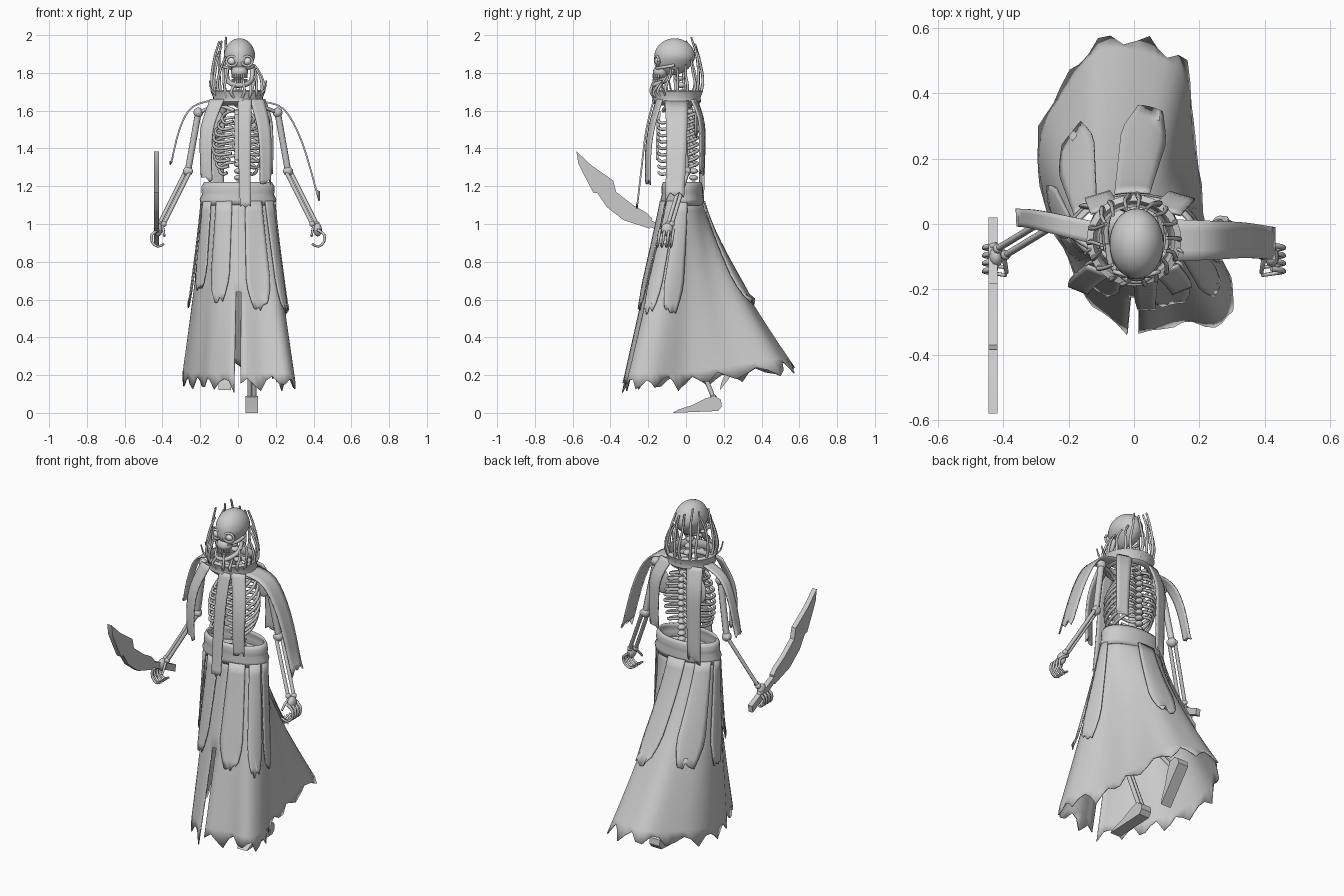
import bpy, bmesh, random
from math import sin, cos, pi, floor, radians
from mathutils import Vector as V

random.seed(4)
cube = bpy.data.objects.get("Cube")
if cube:
    bpy.data.objects.remove(cube)


def material(name, value):
    m = bpy.data.materials.new(name)
    m.use_nodes = True
    color = (value, value, value, 1)
    m.diffuse_color = color
    m.node_tree.nodes["Principled BSDF"].inputs["Base Color"].default_value = color
    return m


GREY, WHITE = material("pale_grey", 0.6), material("eye_white", 1.0)


def activate(ob):
    bpy.ops.object.select_all(action='DESELECT')
    bpy.context.view_layer.objects.active = ob
    ob.select_set(True)


def finish(name, bm, mat=GREY, solid=0, angle=40):
    bmesh.ops.recalc_face_normals(bm, faces=bm.faces)
    me = bpy.data.meshes.new(name)
    bm.to_mesh(me)
    bm.free()
    me.materials.append(mat)
    ob = bpy.data.objects.new(name, me)
    bpy.context.collection.objects.link(ob)
    if solid:
        mod = ob.modifiers.new("thickness", 'SOLIDIFY')
        mod.thickness, mod.offset = solid, 0
    activate(ob)
    bpy.ops.object.shade_smooth_by_angle(angle=radians(angle))
    return ob


def spline(pts, s, closed=False):
    """Catmull-Rom point at s in 0..1"""
    n = len(pts)
    k = s * (n if closed else n - 1)
    i = floor(k) if closed else min(floor(k), n - 2)
    t = k - i
    pick = (lambda j: V(pts[j % n])) if closed else (lambda j: V(pts[max(0, min(n - 1, j))]))
    a, b, c, d = (pick(i + j) for j in (-1, 0, 1, 2))
    return b + ((c - a) * t + (2 * a - 5 * b + 4 * c - d) * t * t + (3 * b - a - 3 * c + d) * t ** 3) / 2


def tubes(name, paths, r, steps=12, taper=1.0, sides=1):
    """Round strands, one per path"""
    cu = bpy.data.curves.new(name, 'CURVE')
    cu.dimensions, cu.bevel_depth, cu.bevel_resolution = '3D', r, sides
    cu.use_fill_caps = True
    for path in paths:
        sp = cu.splines.new('POLY')
        sp.points.add(steps)
        for i, p in enumerate(sp.points):
            p.co = (*spline(path, i / steps), 1)
            p.radius = 1 + (taper - 1) * i / steps
    cu.materials.append(GREY)
    ob = bpy.data.objects.new(name, cu)
    bpy.context.collection.objects.link(ob)
    activate(ob)
    bpy.ops.object.convert(target='MESH')


def grid(name, rows, closed=False, solid=0.006, skip=None):
    bm = bmesh.new()
    vs = [[bm.verts.new(p) for p in row] for row in rows]
    n = len(rows[0])
    for j in range(len(rows) - 1):
        for i in range(n if closed else n - 1):
            if not (skip and skip(i, j)):
                k = (i + 1) % n
                bm.faces.new((vs[j][i], vs[j][k], vs[j + 1][k], vs[j + 1][i]))
    return finish(name, bm, solid=solid)


def ring_band(name, rx, ry, cy, sections):
    grid(name, [[(rx * s * cos(i * pi / 16), cy + ry * s * sin(i * pi / 16), z) for i in range(32)]
                for z, s in sections], closed=True, solid=0.01)


def ball(name, loc, scale, mat=GREY, seg=20, shape=None):
    bm = bmesh.new()
    bmesh.ops.create_uvsphere(bm, u_segments=seg, v_segments=seg // 2 + 2, radius=1)
    for v in bm.verts:
        if shape:
            shape(v.co)
        v.co = V(loc) + V([a * b for a, b in zip(v.co, scale)])
    return finish(name, bm, mat)


def prism(name, outline, x, width):
    """Side outline in y and z, given width across x"""
    bm = bmesh.new()
    f = bm.faces.new([bm.verts.new((x - width / 2, y, z)) for y, z in outline])
    new = bmesh.ops.extrude_face_region(bm, geom=[f])["geom"]
    bmesh.ops.translate(bm, vec=(width, 0, 0), verts=[g for g in new if isinstance(g, bmesh.types.BMVert)])
    finish(name, bm, angle=25)


def bone(name, a, b, r):
    """Shaft with a knob at each end"""
    tubes(name, [[a, b]], r, 4, sides=2)
    for tag, p in (("_top_joint", a), ("_low_joint", b)):
        ball(name + tag, p, (r * 1.5,) * 3, seg=10)


def strip(name, path, across, width, jag=0.05):
    """Hanging cloth ribbon with a torn end"""
    rows, w = [], V(across).normalized() * width
    for j in range(13):
        t = j / 12
        rows.append([spline(path, t) + w * (i / 4 - 0.5) * (1 - 0.25 * t) for i in range(5)])
    for p in rows[-1]:
        p.z += random.random() * jag
    grid(name, rows, solid=0.009)


# Skirt: lofted from the waist to a windswept hem
HEM = [(-.02, -.33), (.13, -.31), (.26, -.31), (.31, -.22), (.26, -.1), (.21, .05), (.19, .25), (.16, .48),
       (.04, .57), (-.12, .56), (-.24, .4), (-.3, .2), (-.26, .03), (-.2, -.12), (-.13, -.24)]


def skirt_point(u, t, out=0.0):
    a = (u - 0.25) * 2 * pi
    ray = V((cos(a), sin(a)))
    top = V((0.18 * ray.x, -0.02 + 0.1 * ray.y))
    low = spline(HEM, u % 1, True)
    p = top.lerp(low, t ** (1.15 + 0.1 * ray.y)) + ray * (out + 0.006 * t * sin(u * 18 * pi))
    return V((p.x, p.y, 1.14 - t * (1.0 - 0.15 * max(0, low.y))))


COLS, ROWS = 64, 14
tear = [0.07 * abs(sin(i * pi * 17 / COLS)) + 0.03 * random.random() - 0.04 for i in range(COLS)]
grid("skirt", [[skirt_point(i / COLS, j / ROWS - (tear[i] if j == ROWS else 0)) for i in range(COLS)]
               for j in range(ROWS + 1)], closed=True, skip=lambda i, j: i == 0 and j > 6)

# Torn overskirt panels lying on the skirt
for k, (u0, u1, end) in enumerate([(.9, .975, .56), (.03, .11, .6), (.13, .2, .62), (.21, .29, .62), (.46, .55, .62),
                                   (.6, .69, .6), (.71, .78, .6), (.8, .87, .5)]):
    rows = []
    for j in range(11):
        t = 0.02 + (end - 0.02) * j / 10
        narrow = 1 - 0.65 * max(0, j / 10 - 0.75) * 4 * 0.8
        mid = (u0 + u1) / 2
        rows.append([skirt_point(mid + (u1 - u0) * (i / 6 - 0.5) * narrow, t, 0.014 + 0.012 * t) for i in range(7)])
    for p in rows[-1]:
        p.z += random.random() * 0.04
    grid(f"overskirt_panel_{k}", rows)

ring_band("waistband", 0.18, 0.1, -0.02, [(1.10, 1.06), (1.13, 1.1), (1.155, 1.03), (1.17, 1.05), (1.2, 1.04), (1.22, .97)])
ring_band("collar", 0.13, 0.125, -0.05, [(1.63, .86), (1.65, 1.0), (1.67, .97), (1.70, 1.08), (1.705, .98), (1.67, .85)])

# Ribbons hanging from the collar
strip("front_middle_ribbon", [(.035, -.17, 1.66), (.035, -.21, 1.5), (.035, -.235, 1.3), (.04, -.26, 1.08)], (1, 0, 0), .075)
strip("front_right_ribbon", [(-.11, -.14, 1.66), (-.16, -.18, 1.52), (-.17, -.2, 1.38), (-.165, -.2, 1.22)], (1, -.4, 0), .08)
strip("front_left_ribbon", [(.1, -.14, 1.66), (.135, -.18, 1.52), (.145, -.2, 1.38), (.145, -.2, 1.2)], (1, .4, 0), .08)
strip("left_shoulder_ribbon", [(.11, -.05, 1.65), (.24, -.05, 1.61), (.34, -.05, 1.43), (.43, -.06, 1.12)], (0, 1, 0), .13)
strip("right_shoulder_ribbon", [(-.11, -.03, 1.66), (-.24, 0, 1.62), (-.31, .015, 1.5), (-.36, .02, 1.29)], (0, 1, 0), .07)
strip("back_right_ribbon", [(-.09, .045, 1.66), (-.11, .085, 1.52), (-.11, .085, 1.3), (-.11, .08, 1.1)], (1, .3, 0), .09)
strip("back_left_ribbon", [(.1, .04, 1.66), (.14, .08, 1.55), (.15, .085, 1.4), (.15, .08, 1.24)], (1, -.3, 0), .09)

# Strands rising from the collar around the head
strands = []
for i in range(18):
    a = 2 * pi * i / 18
    h = min(0.32, 0.21 + 0.09 * sin(a) - 0.06 * cos(a) + random.uniform(-.03, .04))
    strands.append([(r * cos(a + w), -0.05 + r * sin(a + w), 1.67 + h * f) for r, f, w in
                    ((.12, 0, 0), (.14, .3, random.uniform(-.1, .1)), (.125, .7, .05), (.1, 1, random.uniform(-.2, .2)))])
tubes("head_strands", strands, 0.009, 10, taper=0.6)
tubes("collar_wisps", [[(s * .11, y, 1.68), (s * .14, y - .01, 1.71), (s * .15, y - .02, 1.76)]
                       for s in (-1, 1) for y in (-.11, -.07)], 0.007, 6, taper=0.5)


# Skull, jaw and teeth
def cranium(co):
    if co.z < 0:
        co.x *= 1 + 0.3 * co.z
        co.y += 0.15 * co.z


ball("cranium", (.008, -.06, 1.885), (.083, .108, .098), seg=32, shape=cranium)
ball("upper_jaw", (.008, -.135, 1.805), (.045, .04, .035))
for s, side in ((-1, "right"), (1, "left")):
    eye = (.008 + s * .04, -.148, 1.862)
    ball(side + "_eye", eye, (.023, .018, .02), WHITE, 14)
    tubes(side + "_eye_rim", [[(eye[0] + .029 * cos(a), eye[1] - .006 + s * .008 * cos(a), eye[2] + .026 * sin(a))
                              for a in [k * pi / 4 for k in range(9)]]], 0.007, 16)
    tubes(side + "_cheekbone", [[(s * .04, -.155, 1.825), (s * .072, -.12, 1.83), (s * .08, -.06, 1.84)]], .009, 6)
tubes("lower_jaw", [[(-.06, -.07, 1.82), (-.057, -.1, 1.765), (-.03, -.16, 1.74), (.008, -.173, 1.735),
                     (.046, -.16, 1.74), (.073, -.1, 1.765), (.076, -.07, 1.82)]], .013, 18)
tubes("teeth", [[(.008 + .04 * sin(a), -.13 - .042 * cos(a), z), (.008 + .04 * sin(a), -.13 - .042 * cos(a), z - .022)]
                for z in (1.795, 1.768) for a in [k * .3 for k in range(-4, 5)]], .0055, 2)

# Spine, ribs and shoulder girdle
for i in range(19):
    z = 1.14 + i * 0.035
    ball(f"vertebra_{i}", (0, .04 - max(0, z - 1.55) * .35, z), (.022, .024, .015), seg=10)
ribs = []
for i in range(9):
    z, w = 1.6 - i * 0.034, (.085, .105, .12, .128, .13, .13, .125, .115, .1)[i]
    front = 0.025 + 0.008 * max(0, i - 4)
    for s in (-1, 1):
        ribs.append([(s * .015, .04, z), (s * w * .7, .06, z - .01), (s * w, -.02, z - .04),
                     (s * w * .8, -.12, z - .065), (s * front, -.145, z - .055)])
tubes("ribs", ribs, .0085, 14)
prism("breastbone", [(-.135, 1.6), (-.155, 1.58), (-.16, 1.34), (-.145, 1.34)], 0, .035)
ball("pelvis", (0, .0, 1.09), (.12, .07, .07))

# Arms
for s, side in ((-1, "right"), (1, "left")):
    shoulder, elbow, wrist = V((s * .21, -.02, 1.59)), V((s * .265, 0, 1.28)), V((s * .405, -.085, 1.0))
    tubes(side + "_collarbone", [[(s * .02, -.12, 1.6), (s * .1, -.09, 1.625), shoulder]], .011, 8)
    ball(side + "_shoulder_blade", (s * .12, .055, 1.53), (.05, .012, .075))
    bone(side + "_upper_arm", shoulder, elbow, .018)
    for tag, d in (("_radius", 1), ("_ulna", -1)):
        off = V((s * .012 * d, .01 * d, 0))
        bone(side + tag, elbow + off, wrist + off, .0105)
    ball(side + "_palm", wrist + V((s * .017, -.015, -.03)), (.022, .032, .036), seg=12)
    fingers = []
    for k in range(4):
        y = -.065 - k * .024
        fingers.append([(s * .42, y, .97), (s * .455, y - .005, .945), (s * .455, y - .01, .905),
                        (s * .425, y - .015, .88), (s * .392, y - .02, .895)])
    fingers.append([wrist, (s * .395, -.12, .97), (s * .39, -.15, .935)])
    tubes(side + "_fingers", fingers, .0085, 8, taper=.7)

# Curved sword held in the right hand
prism("sword_blade", [(-.58, 1.385), (-.57, 1.32), (-.54, 1.26), (-.49, 1.165), (-.47, 1.165), (-.42, 1.09), (-.33, 1.02),
                      (-.19, .975), (-.18, 1.03), (-.21, 1.06), (-.28, 1.1), (-.37, 1.17), (-.385, 1.23), (-.5, 1.31)],
      -.432, .028)
prism("sword_grip", [(-.19, .985), (-.19, 1.022), (.02, .925), (.015, .885)], -.432, .028)

# Legs, the right one trailing with its heel raised
FOOT = [(-.07, 0), (.17, .01), (.19, .035), (.185, .07), (.15, .09), (.1, .075), (.03, .04), (-.04, .018)]
prism("left_foot", FOOT, .073, .066)
lift = radians(50)
prism("right_foot", [(.18 + (y + .07) * cos(lift) - z * sin(lift), .12 + (y + .07) * sin(lift) + z * cos(lift))
                     for y, z in FOOT], -.07, .066)
for side, x, knee, ankle in (("left", .073, (-.06, .6), (.145, .08)), ("right", -.07, (.02, .6), (.27, .3))):
    bone(side + "_thigh", V((x, 0, 1.07)), V((x, *knee)), .022)
    for tag, d in (("_shin", .012), ("_calf", -.012)):
        bone(side + tag, V((x + d, *knee)), V((x + d, *ankle)), .012)
